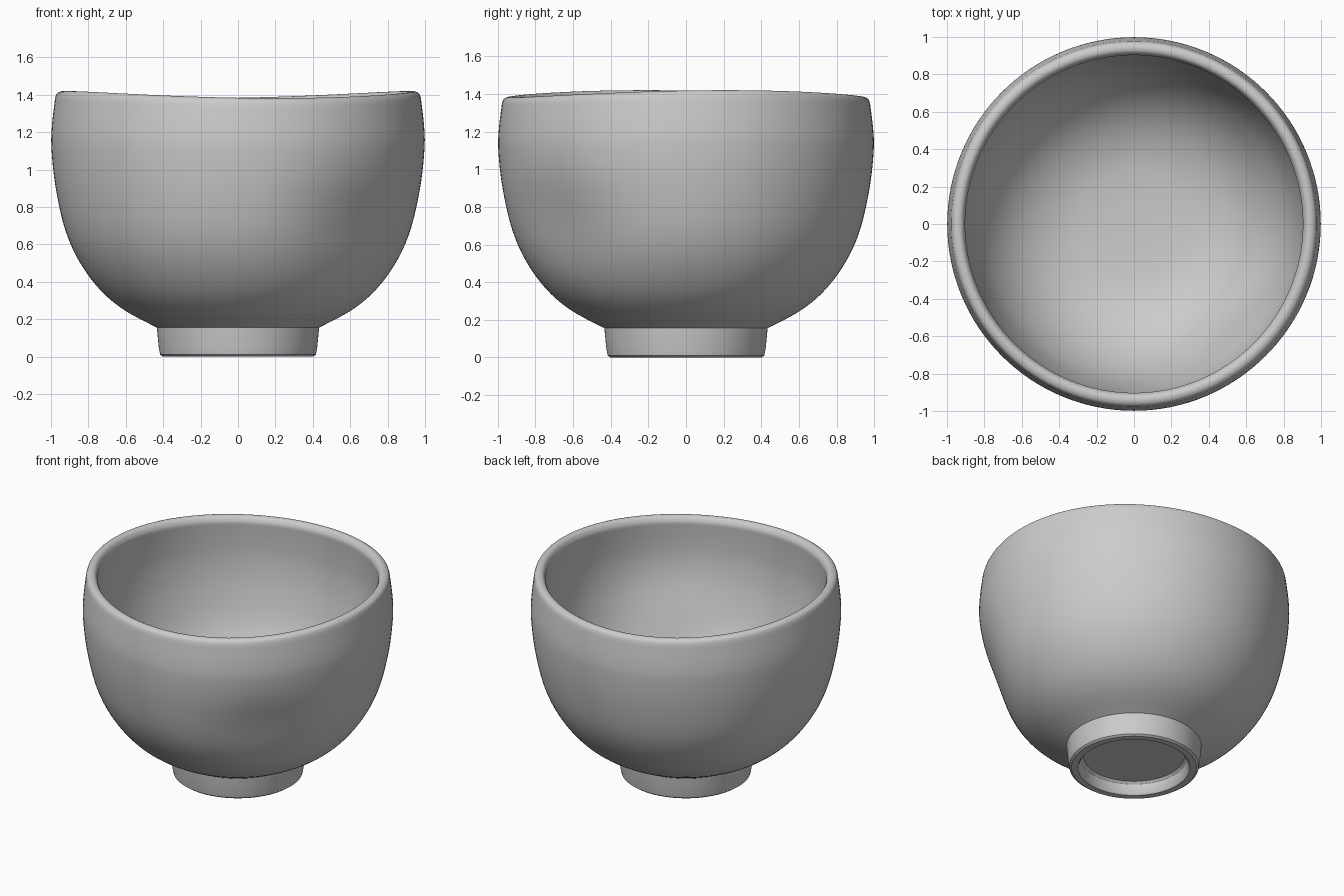
import bpy, bmesh, math

if "Cube" in bpy.data.objects:
    bpy.data.objects.remove(bpy.data.objects["Cube"])

SEG = 128


def smooth_curve(pts, n=5):
    """Catmull-Rom through the points (r, z)."""
    out = []
    for i in range(len(pts) - 1):
        p0, p1 = pts[max(i - 1, 0)], pts[i]
        p2, p3 = pts[i + 1], pts[min(i + 2, len(pts) - 1)]
        for k in range(n):
            t = k / n
            out.append(tuple(0.5 * (2 * b + (c - a) * t + (2 * a - 5 * b + 4 * c - d) * t ** 2
                                    + (3 * b - a - 3 * c + d) * t ** 3)
                             for a, b, c, d in zip(p0, p1, p2, p3)))
    out.append(pts[-1])
    return out


def hand_shaped(r, z, a):
    """Uneven rim height and a thumb dent on the front right."""
    da = (a + math.pi / 4 + math.pi) % (2 * math.pi) - math.pi
    dent = 0.05 * math.exp(-(da / 0.42) ** 2 - ((z - 0.68) / 0.27) ** 2)
    r -= dent * min(1, r / 0.7)
    z += 0.019 * math.cos(2 * (a - math.radians(13))) * (z / 1.4) ** 3
    return r * math.cos(a), r * math.sin(a), z


def lathe(name, profile):
    """Turn a profile that starts and ends on the axis."""
    bm = bmesh.new()
    rings = []
    for r, z in profile:
        if r < 1e-6:
            rings.append([bm.verts.new((0, 0, z))])
        else:
            rings.append([bm.verts.new(hand_shaped(r, z, 2 * math.pi * i / SEG))
                          for i in range(SEG)])
    for a, b in zip(rings, rings[1:]):
        for i in range(SEG):
            j = (i + 1) % SEG
            if len(a) == 1:
                bm.faces.new((a[0], b[j], b[i]))
            elif len(b) == 1:
                bm.faces.new((a[i], a[j], b[0]))
            else:
                bm.faces.new((a[i], a[j], b[j], b[i]))
    bmesh.ops.recalc_face_normals(bm, faces=bm.faces)
    me = bpy.data.meshes.new(name)
    bm.to_mesh(me)
    bm.free()
    ob = bpy.data.objects.new(name, me)
    bpy.context.collection.objects.link(ob)
    bpy.context.view_layer.objects.active = ob
    ob.select_set(True)
    bpy.ops.object.shade_smooth_by_angle(angle=math.radians(35))
    ob.select_set(False)
    return ob


# recessed foot ring
foot = [(0, 0.09), (0.325, 0.085), (0.34, 0.07), (0.35, 0.012), (0.36, 0.0),
        (0.402, 0.0), (0.416, 0.01), (0.423, 0.045), (0.434, 0.155)]

# outer wall, rolled lip, inner wall and floor
outer = smooth_curve([(0.434, 0.155), (0.61, 0.25), (0.74, 0.36), (0.85, 0.51), (0.925, 0.68),
                      (0.975, 0.90), (0.997, 1.10), (0.995, 1.22), (0.978, 1.365)])
lip = smooth_curve([(0.978, 1.365), (0.968, 1.39), (0.943, 1.401), (0.918, 1.393), (0.903, 1.365)], 3)
inner = smooth_curve([(0.903, 1.365), (0.912, 1.22), (0.912, 1.08), (0.89, 0.90), (0.84, 0.70),
                      (0.77, 0.55), (0.67, 0.42), (0.54, 0.32), (0.38, 0.255), (0.2, 0.23), (0, 0.225)])

lathe("tea_bowl", foot + outer[1:] + lip[1:] + inner[1:])
